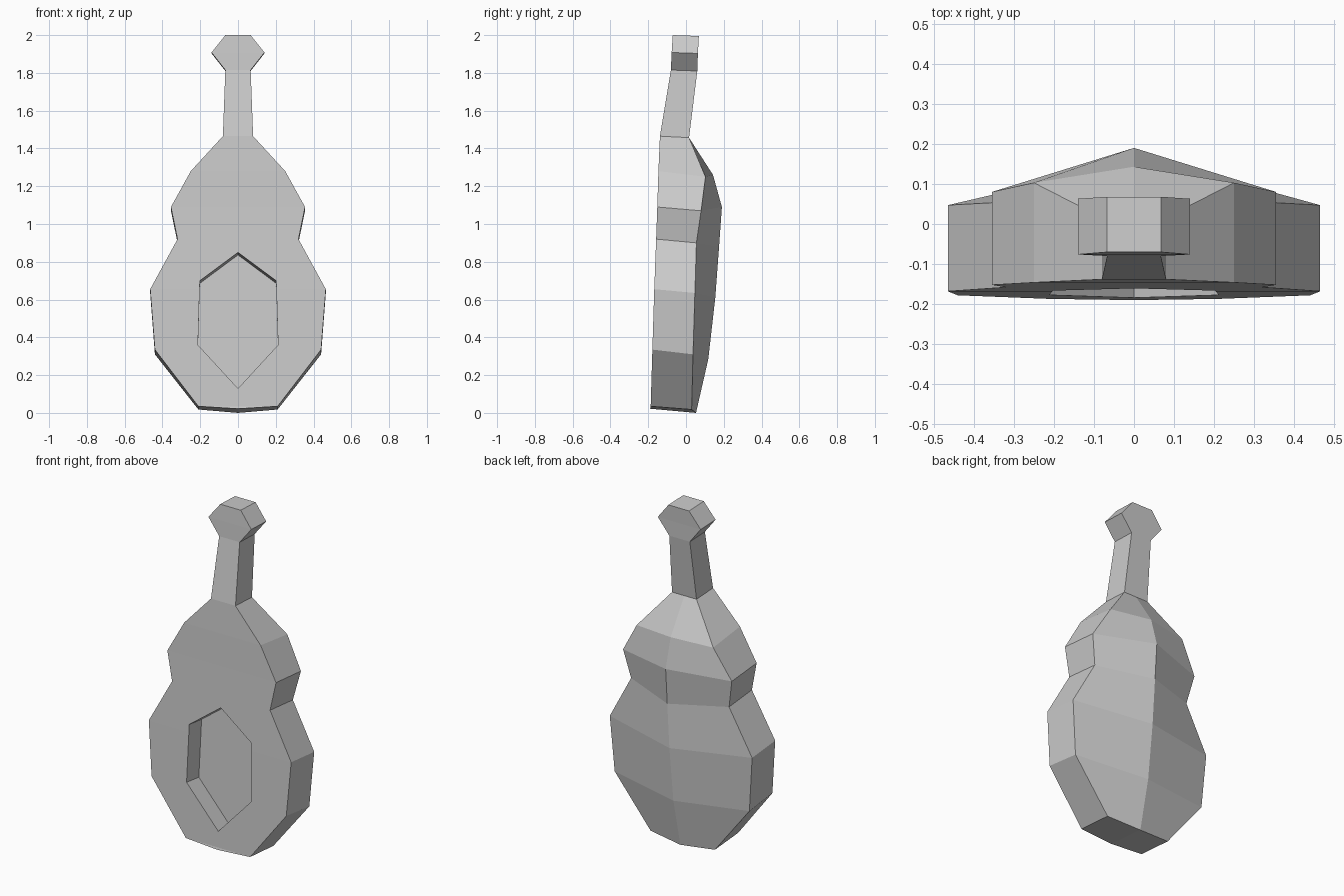
import bpy, bmesh

if "Cube" in bpy.data.objects:
    bpy.data.objects.remove(bpy.data.objects["Cube"])

# Stations bottom to top: half width, front (y, z), back rim (y, z), back ridge (y, z)
STATIONS = [
    (0.21, -0.187, 0.035, 0.03, 0.018, 0.053, 0.0),
    (0.44, -0.178, 0.335, 0.037, 0.31, 0.118, 0.285),
    (0.465, -0.168, 0.655, 0.047, 0.635, 0.155, 0.61),
    (0.32, -0.158, 0.92, 0.055, 0.90, 0.175, 0.88),
    (0.355, -0.152, 1.09, 0.08, 1.07, 0.19, 1.09),
    (0.25, -0.146, 1.28, 0.103, 1.25, 0.143, 1.26),
    (0.08, -0.138, 1.465, 0.016, 1.457, 0.016, 1.457),   # neck root
    (0.067, -0.08, 1.815, 0.06, 1.81, 0.06, 1.81),       # head
    (0.14, -0.076, 1.908, 0.063, 1.903, 0.063, 1.903),
    (0.067, -0.07, 2.0, 0.068, 1.995, 0.068, 1.995),
]


def make_object(name, bm):
    bmesh.ops.recalc_face_normals(bm, faces=bm.faces)
    mesh = bpy.data.meshes.new(name)
    bm.to_mesh(mesh)
    bm.free()
    obj = bpy.data.objects.new(name, mesh)
    bpy.context.collection.objects.link(obj)
    return obj


# Body, neck and head: five-sided sections joined in a loop
bm = bmesh.new()
rings = []
for w, fy, fz, sy, sz, ky, kz in STATIONS:
    points = [(-w, fy, fz), (w, fy, fz), (w, sy, sz), (0, ky, kz), (-w, sy, sz)]
    rings.append([bm.verts.new(p) for p in points])
for a, b in zip(rings, rings[1:]):
    for i in range(5):
        j = (i + 1) % 5
        bm.faces.new((a[i], a[j], b[j], b[i]))
bm.faces.new(rings[-1])

# Shallow point at the bottom of the front
fl, fr, sr, keel, sl = rings[0]
tip = bm.verts.new((0, -0.19, 0.022))
bm.faces.new((fl, fr, tip))
bm.faces.new((tip, fr, sr, keel))
bm.faces.new((fl, tip, keel, sl))
body = make_object("instrument_body", bm)

# Six-sided recess in the front, slanting slightly down
outline = [(0, 0.85), (0.202, 0.70), (0.212, 0.36), (0, 0.13), (-0.212, 0.36), (-0.202, 0.70)]
bm = bmesh.new()
loops = []
for start, drop in ((-0.07, -0.008), (0.115, 0.014)):
    loops.append([bm.verts.new((x, -0.19 + 0.034 * z + start, z - drop)) for x, z in outline])
bm.faces.new(loops[0])
bm.faces.new(loops[1])
for i in range(6):
    j = (i + 1) % 6
    bm.faces.new((loops[0][i], loops[0][j], loops[1][j], loops[1][i]))
cutter = make_object("recess_cutter", bm)
cutter.hide_render = True
cutter.display_type = 'WIRE'

recess = body.modifiers.new("recess", 'BOOLEAN')
recess.operation = 'DIFFERENCE'
recess.solver = 'EXACT'
recess.object = cutter
